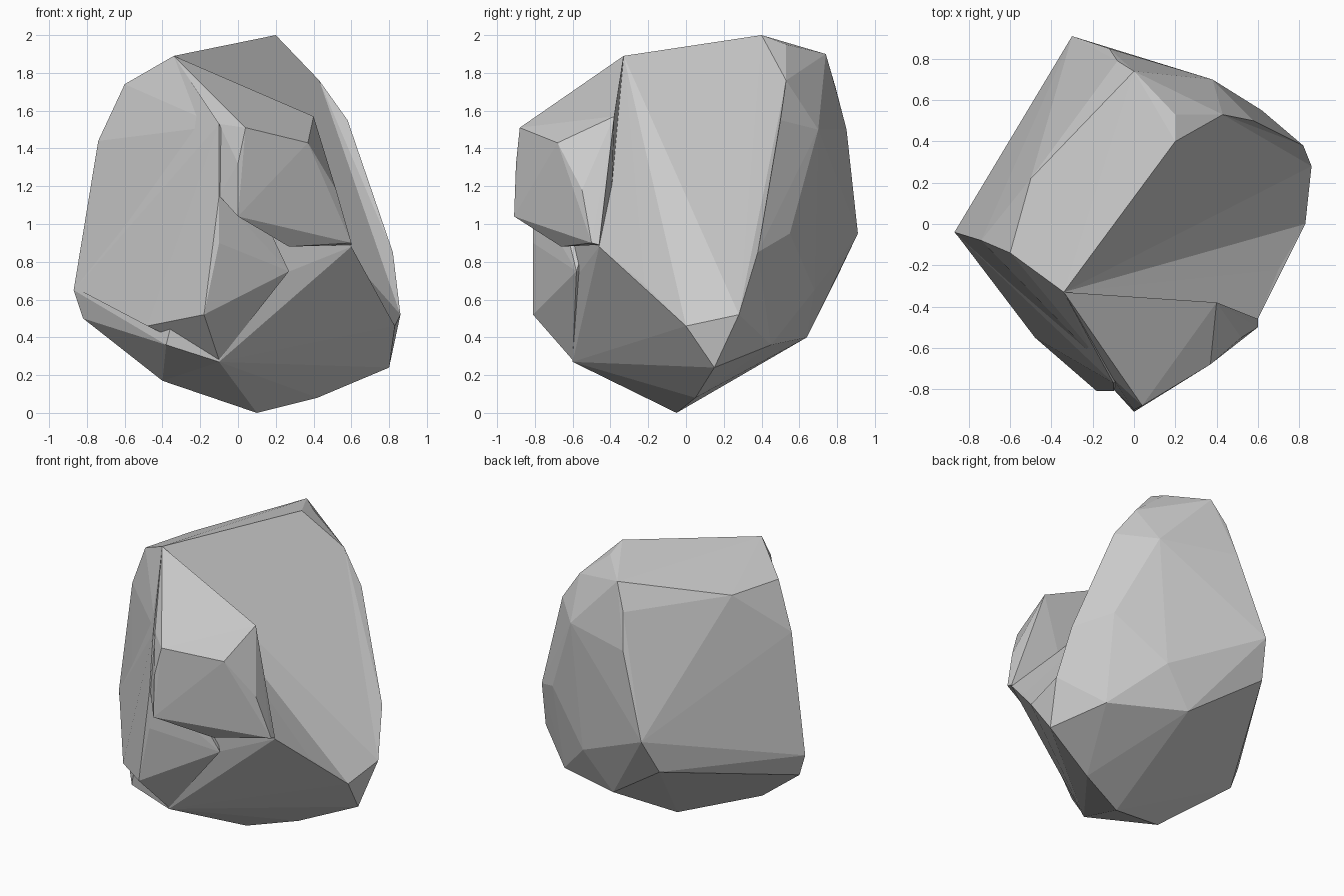
import bpy, bmesh, math
from mathutils import Vector

if "Cube" in bpy.data.objects:
    bpy.data.objects.remove(bpy.data.objects["Cube"])


def hull(name, points):
    """Flat-faced stone chunk wrapped around a few corner points."""
    bm = bmesh.new()
    for p in points:
        bm.verts.new(p)
    bmesh.ops.convex_hull(bm, input=bm.verts)
    loose = [v for v in bm.verts if not v.link_faces]
    bmesh.ops.delete(bm, geom=loose, context='VERTS')
    bmesh.ops.recalc_face_normals(bm, faces=bm.faces)
    me = bpy.data.meshes.new(name)
    bm.to_mesh(me)
    bm.free()
    ob = bpy.data.objects.new(name, me)
    bpy.context.collection.objects.link(ob)
    return ob


peak = (-.34, -.33, 1.89)
# Rim of the big hollowed face on the right side
rim = [(.2, .4, 2.0), (.43, .53, 1.76), (.58, .5, 1.55), (.65, .42, 1.4),
       (.72, .37, 1.2), (.82, .38, .85), (.86, .28, .52), (.83, 0, .46),
       (.7, -.22, .68), (.6, -.46, .88)]

# Main boulder: crown, shoulders, waist and base corners
crown = [peak, (.2, .53, 1.95), (0, .74, 1.9), (-.6, -.14, 1.74),
         (-.5, .22, 1.74), (-.08, .79, 1.73)]
shoulder = [(.38, .7, 1.5), (-.12, .85, 1.5), (-.1, -.74, 1.52),
            (-.74, -.08, 1.44)]
waist = [(.62, .55, .95), (-.3, .91, .95), (-.87, -.04, .65), (-.36, .8, .72),
         (.2, -.58, .72), (-.1, .77, .7), (.3, .68, .65)]
base = [(.8, .15, .24), (.1, -.05, 0), (.42, .05, .08), (-.4, -.25, .17),
        (-.82, -.05, .5), (-.1, -.6, .27), (-.38, -.6, .36), (.1, .64, .4),
        (.6, .45, .36)]
boulder = hull("boulder", rim + crown + shoulder + waist + base)

# Cutter: scoops the right face down to planes fanning out from the peak
out = Vector((.8, -.4, .45))
mid = Vector((.45, .1, 1.3))
lifted = [Vector(p) + (Vector(p) - mid) * .15 + out * .6 for p in rim + [peak]]
scoop = hull("right_face_cutter", [peak] + rim + lifted)
scoop.hide_render = True

# Front left slab, flush with the left face and ending in a small step
slab = hull("front_slab", [
    peak, (-.1, -.77, 1.53), (-.1, -.81, 1.15), (-.1, -.81, .9),
    (-.18, -.81, .52), (-.48, -.55, .46), (-.86, -.05, .66), (-.1, -.6, .28),
    (.27, -.58, .75), (-.2, -.2, .8), (0, -.4, 1.3), (.05, -.62, .6)])

# Blocky knob on the front right, with a thin wall rising to the peak
knob = hull("front_knob", [
    peak, (-.1, -.75, 1.53), (.04, -.88, 1.51), (0, -.9, 1.32),
    (0, -.91, 1.04), (.27, -.66, .88), (.37, -.68, 1.43), (.52, -.55, 1.18),
    (.6, -.5, .9), (.6, -.46, .89), (.4, -.38, 1.57), (.2, -.4, .95),
    (-.1, -.8, 1.15)])

# Fuse the chunks into one stone
for part, op in ((scoop, 'DIFFERENCE'), (slab, 'UNION'), (knob, 'UNION')):
    mod = boulder.modifiers.new(part.name, 'BOOLEAN')
    mod.operation = op
    mod.object = part
    mod.solver = 'EXACT'
bpy.context.view_layer.update()
dg = bpy.context.evaluated_depsgraph_get()
fused = bpy.data.meshes.new_from_object(boulder.evaluated_get(dg))
boulder.modifiers.clear()
boulder.data = fused
for part in (scoop, slab, knob):
    bpy.data.objects.remove(part)
